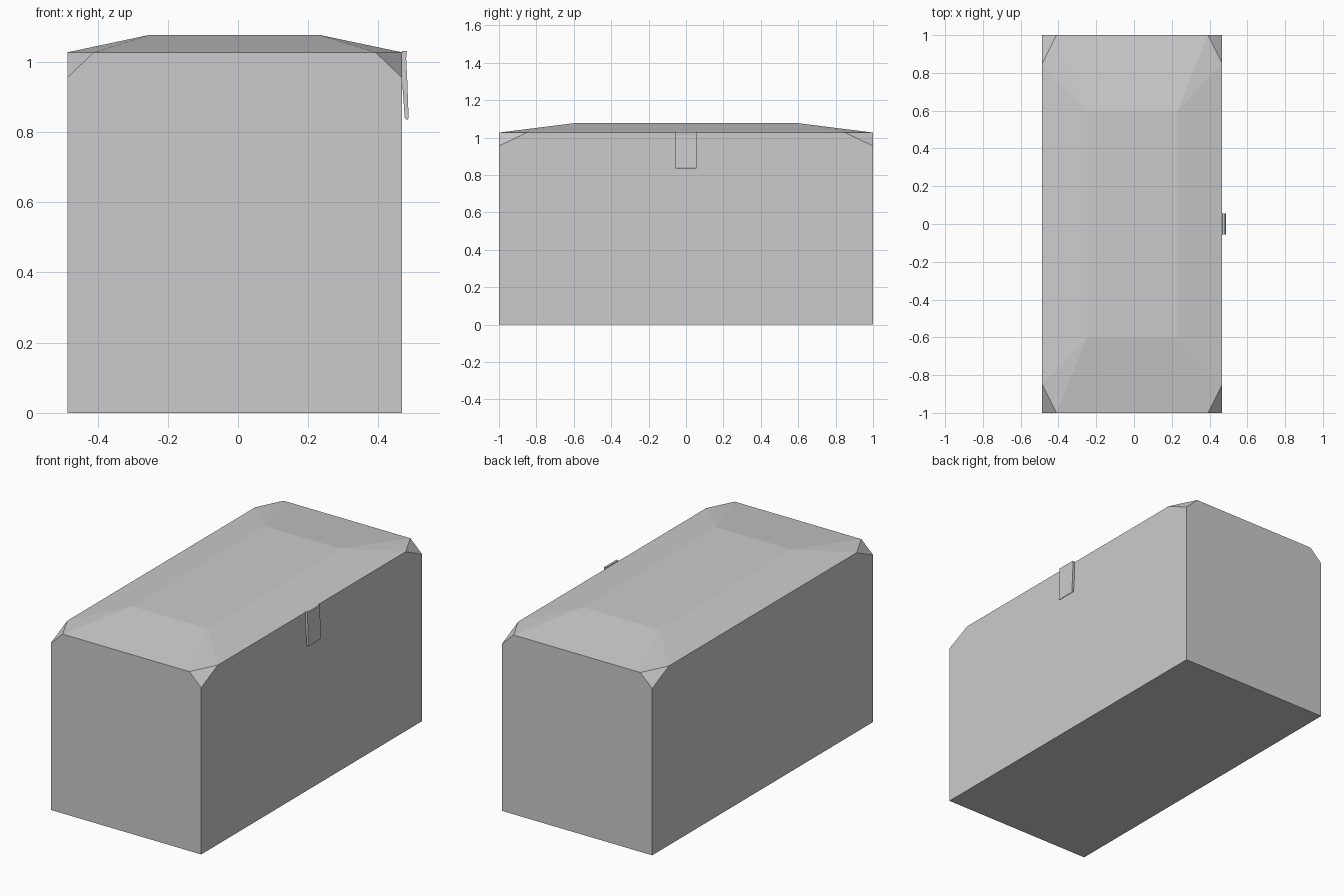
import bpy, bmesh

if "Cube" in bpy.data.objects:
    bpy.data.objects.remove(bpy.data.objects["Cube"])

X0, X1, Y = -0.486, 0.467, 1.0
Z_RIM, Z_EDGE, Z_TOP = 0.955, 1.027, 1.077


def finish(name, bm):
    bmesh.ops.recalc_face_normals(bm, faces=bm.faces)
    mesh = bpy.data.meshes.new(name)
    bm.to_mesh(mesh)
    bm.free()
    obj = bpy.data.objects.new(name, mesh)
    bpy.context.collection.objects.link(obj)
    return obj


def rect(x0, x1, y, z):
    return [(x0, -y, z), (x1, -y, z), (x1, y, z), (x0, y, z)]


# Box body: closed rectangular block
bm = bmesh.new()
low = [bm.verts.new(p) for p in rect(X0, X1, Y, 0)]
high = [bm.verts.new(p) for p in rect(X0, X1, Y, Z_RIM)]
bm.faces.new(low)
bm.faces.new(high)
for i in range(4):
    j = (i + 1) % 4
    bm.faces.new((low[i], low[j], high[j], high[i]))
finish("chest_body", bm)

# Lid: rectangular rim, eight-sided band with clipped corners, raised panel
bm = bmesh.new()
rim = [bm.verts.new(p) for p in rect(X0, X1, Y, Z_RIM)]
top = [bm.verts.new(p) for p in rect(-0.25, 0.23, 0.6, Z_TOP)]
cx, cy = 0.075, 0.15
pairs = [((X0, -Y + cy), (X0 + cx, -Y)), ((X1 - cx, -Y), (X1, -Y + cy)),
         ((X1, Y - cy), (X1 - cx, Y)), ((X0 + cx, Y), (X0, Y - cy))]
band = [[bm.verts.new((x, y, Z_EDGE)) for x, y in pair] for pair in pairs]
bm.faces.new(rim)
bm.faces.new(top)
for i in range(4):
    j = (i + 1) % 4
    a, b = band[i]
    c = band[j][0]
    bm.faces.new((rim[i], b, a))          # clipped corner
    bm.faces.new((a, b, top[i]))          # sloped corner
    bm.faces.new((rim[i], rim[j], c, b))  # side band
    bm.faces.new((b, c, top[j], top[i]))  # sloped side
finish("chest_lid", bm)

# Latch: side profile extruded across y
bm = bmesh.new()
profile = [(0.465, 1.015), (0.468, 1.031), (0.481, 1.031), (0.479, 1.01), (0.482, 0.95),
           (0.486, 0.84), (0.483, 0.834), (0.475, 0.84), (0.467, 0.95)]
face = bm.faces.new([bm.verts.new((x, -0.056, z)) for x, z in profile])
ext = bmesh.ops.extrude_face_region(bm, geom=[face])
bmesh.ops.translate(bm, vec=(0, 0.112, 0),
                    verts=[v for v in ext["geom"] if isinstance(v, bmesh.types.BMVert)])
finish("front_latch", bm)
